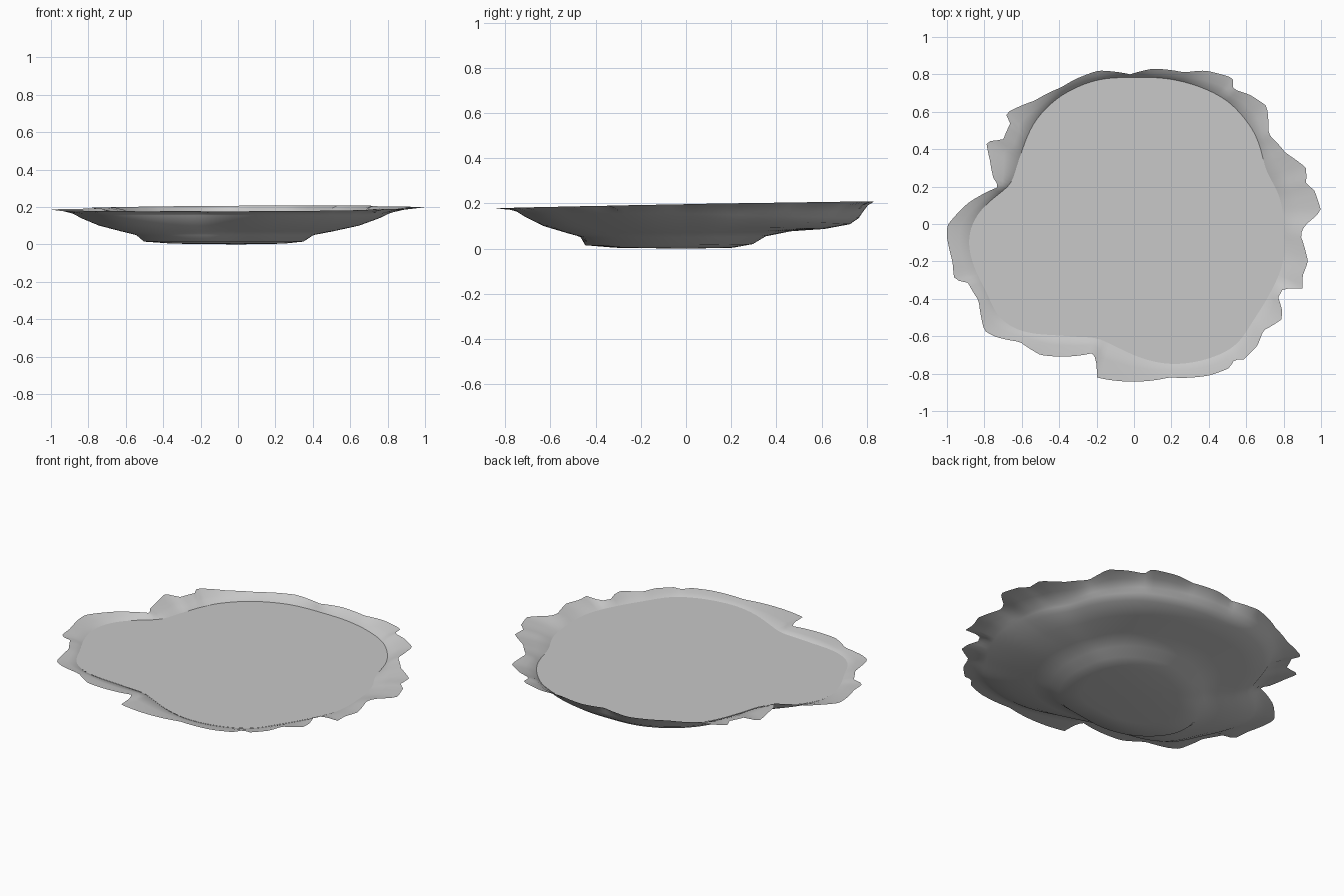
import bpy
import bmesh
import math

cube = bpy.data.objects.get("Cube")
if cube:
    bpy.data.objects.remove(cube, do_unlink=True)

SEGMENTS = 240
WATER_LEVEL = .165

# Plan outlines, counter-clockwise
rim_outline = [
    (1, .07), (.96, .19), (.92, .21), (.92, .3), (.81, .38), (.72, .48),
    (.71, .63), (.62, .69), (.53, .72), (.53, .78), (.38, .82), (.27, .81),
    (.1, .83), (-.02, .8), (-.19, .82), (-.3, .78), (-.39, .73), (-.53, .66),
    (-.67, .6), (-.69, .57), (-.66, .54), (-.7, .45), (-.79, .44), (-.77, .34),
    (-.75, .24), (-.72, .2), (-.89, .11), (-1, -.01), (-1, -.07), (-.97, -.2),
    (-.96, -.3), (-.89, -.31), (-.83, -.41), (-.8, -.57), (-.75, -.6),
    (-.61, -.63), (-.5, -.7), (-.22, -.69), (-.2, -.73), (-.2, -.82),
    (.19, -.82), (.4, -.81), (.51, -.77), (.54, -.72), (.58, -.73),
    (.66, -.65), (.69, -.57), (.79, -.51), (.79, -.43), (.76, -.41),
    (.8, -.34), (.9, -.35), (.9, -.28), (.93, -.2), (.89, -.06), (.91, -.01),
]
shore_outline = [
    (.8, 0), (.78, .15), (.7, .28), (.65, .48), (.5, .66), (.3, .75),
    (0, .78), (-.2, .77), (-.4, .68), (-.53, .55), (-.6, .38), (-.65, .2),
    (-.75, .14), (-.85, .04), (-.89, -.08), (-.86, -.22), (-.78, -.37),
    (-.73, -.5), (-.62, -.57), (-.4, -.59), (-.2, -.6), (-.08, -.66),
    (.05, -.72), (.2, -.75), (.4, -.72), (.55, -.65), (.63, -.52),
    (.72, -.38), (.8, -.2),
]
basin_outline = [
    (.34, 0), (.3, .15), (.1, .28), (-.15, .25), (-.35, .1), (-.5, -.1),
    (-.5, -.25), (-.35, -.4), (0, -.42), (.2, -.38), (.33, -.2),
]


def outline_radii(outline, smoothing):
    """Sample an outline as one radius per segment, then soften it."""
    polar = sorted((math.atan2(y, x) % math.tau, math.hypot(x, y)) for x, y in outline)
    first, last = polar[0], polar[-1]
    polar = [(last[0] - math.tau, last[1])] + polar + [(first[0] + math.tau, first[1])]
    radii = []
    for i in range(SEGMENTS):
        angle = math.tau * i / SEGMENTS
        for (a, ra), (b, rb) in zip(polar, polar[1:]):
            if a <= angle <= b:
                radii.append(ra + (rb - ra) * (angle - a) / max(b - a, 1e-6))
                break
    for _ in range(smoothing):
        radii = [(radii[i - 1] + 2 * radii[i] + radii[(i + 1) % SEGMENTS]) / 4
                 for i in range(SEGMENTS)]
    return radii


def make_material(name, colour):
    mat = bpy.data.materials.new(name)
    mat.use_nodes = True
    mat.diffuse_color = colour
    mat.node_tree.nodes["Principled BSDF"].inputs["Base Color"].default_value = colour
    return mat


def make_object(name, bm, mat):
    mesh = bpy.data.meshes.new(name)
    bm.to_mesh(mesh)
    bm.free()
    mesh.materials.append(mat)
    obj = bpy.data.objects.new(name, mesh)
    bpy.context.collection.objects.link(obj)
    return obj


def add_ring(bm, radii, heights):
    ring = []
    for i, (r, z) in enumerate(zip(radii, heights)):
        angle = math.tau * i / SEGMENTS
        ring.append(bm.verts.new((r * math.cos(angle), r * math.sin(angle), z)))
    return ring


grey = make_material("plain grey", (.58, .58, .58, 1))
rim = outline_radii(rim_outline, 0)
shore = outline_radii(shore_outline, 12)
basin = outline_radii(basin_outline, 40)
rim = [max(r, s + .012) for r, s in zip(rim, shore)]
angles = [math.tau * i / SEGMENTS for i in range(SEGMENTS)]

# Pond bed: ragged rim, bank, shelf and deep basin
bm = bmesh.new()
rim_heights = [.192 + .018 * r * math.sin(a) + .005 * r * math.cos(a)
               for r, a in zip(rim, angles)]
rings = [add_ring(bm, rim, rim_heights)]
bank_radii = [s + (r - s) * .45 for r, s in zip(rim, shore)]
rings.append(add_ring(bm, bank_radii, [WATER_LEVEL + (z - WATER_LEVEL) * .6
                                       for z in rim_heights]))
# Position from basin to shore, gentle height, steep height at the back
profile = [(1, .164, .164), (.96, .155, .135), (.88, .138, .108),
           (.65, .1, .087), (.35, .07, .077), (.12, .05, .055), (0, .015, .02)]
for t, gentle, steep in profile:
    radii = [b + (s - b) * t for b, s in zip(basin, shore)]
    backness = [max(0, math.sin(a)) for a in angles]
    heights = [gentle + (steep - gentle) * k for k in backness]
    rings.append(add_ring(bm, radii, heights))
rings.append(add_ring(bm, [b * .7 for b in basin], [.004] * SEGMENTS))
for outer, inner in zip(rings, rings[1:]):
    for i in range(SEGMENTS):
        j = (i + 1) % SEGMENTS
        bm.faces.new((outer[i], outer[j], inner[j], inner[i]))
middle = bm.verts.new((0, 0, 0))
for i in range(SEGMENTS):
    bm.faces.new((rings[-1][i], rings[-1][(i + 1) % SEGMENTS], middle))
for face in bm.faces:
    face.smooth = True
make_object("pond_bed", bm, grey)

# Flat water surface meeting the bank
bm = bmesh.new()
bm.faces.new(add_ring(bm, shore, [WATER_LEVEL] * SEGMENTS))
make_object("water_surface", bm, grey)

# Small square sheet lying on the water
bm = bmesh.new()
bmesh.ops.create_grid(bm, x_segments=1, y_segments=1, size=.13)
patch = make_object("water_patch", bm, grey)
patch.location = (.13, .275, WATER_LEVEL + .002)
